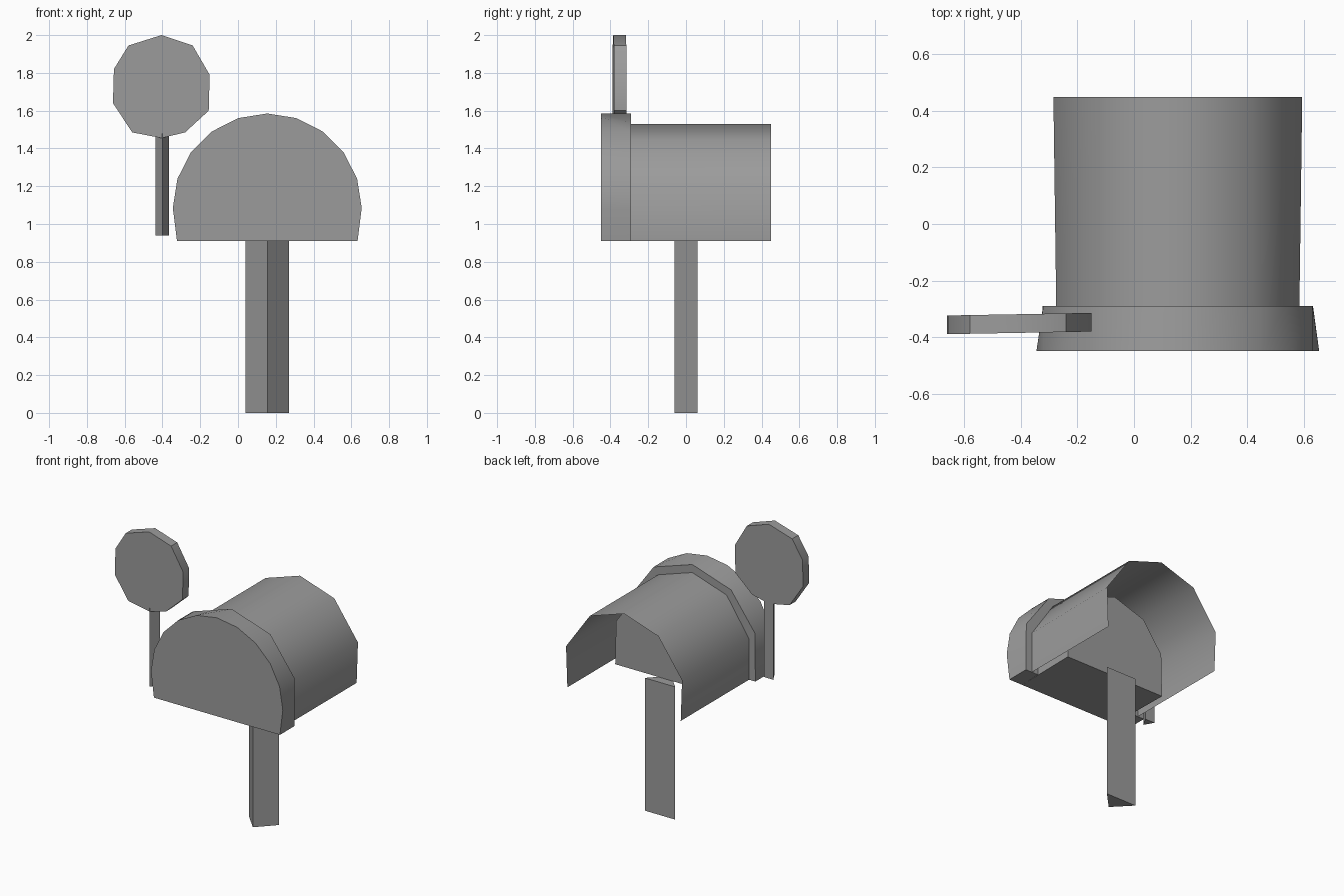
import bpy, bmesh, math

if "Cube" in bpy.data.objects:
    bpy.data.objects.remove(bpy.data.objects["Cube"])

CX, CZ, BASE = 0.155, 1.085, 0.91   # arch centre and underside height

grey = bpy.data.materials.new("plain_grey")
grey.diffuse_color = (0.33, 0.33, 0.33, 1)
grey.use_nodes = True
grey.node_tree.nodes["Principled BSDF"].inputs["Base Color"].default_value = grey.diffuse_color


def make(name, verts, faces, angle=40):
    me = bpy.data.meshes.new(name)
    me.from_pydata(verts, [], faces)
    bm = bmesh.new()
    bm.from_mesh(me)
    bmesh.ops.recalc_face_normals(bm, faces=bm.faces)
    bm.to_mesh(me)
    bm.free()
    me.materials.append(grey)
    ob = bpy.data.objects.new(name, me)
    bpy.context.collection.objects.link(ob)
    bpy.ops.object.select_all(action='DESELECT')
    ob.select_set(True)
    bpy.context.view_layer.objects.active = ob
    bpy.ops.object.shade_smooth_by_angle(angle=math.radians(angle))
    return ob


def arch(r, y, foot):
    """Thirteen-point arch from left foot over the top to right foot."""
    pts = [(CX - foot, y, BASE)]
    for a in range(-90, 91, 18):
        t = math.radians(a)
        pts.append((CX + r * math.sin(t), y, CZ + r * math.cos(t)))
    return pts + [(CX + foot, y, BASE)]


def coarse(pts):
    """Same arch with every second point flattened onto the chord."""
    out = list(pts)
    for i in range(1, len(pts) - 1, 2):
        out[i] = tuple((a + b) / 2 for a, b in zip(pts[i - 1], pts[i + 1]))
    return out


def strips(loops):
    n = len(loops[0])
    verts = [p for l in loops for p in l]
    faces = [(k * n + i, k * n + i + 1, (k + 1) * n + i + 1, (k + 1) * n + i)
             for k in range(len(loops) - 1) for i in range(n - 1)]
    return verts, faces


def prism(name, front, back):
    n = len(front)
    faces = [tuple(range(n)), tuple(range(n, 2 * n))]
    faces += [(i, (i + 1) % n, n + (i + 1) % n, n + i) for i in range(n)]
    return make(name, front + back, faces)


# Body shell: thin, open behind and below
def shell(y, wide):
    half = [(0.43, BASE), (wide, 1.19), (0.26, 1.445)]
    return ([(CX - x, y, z) for x, z in half] + [(CX, y, 1.53)] +
            [(CX + x, y, z) for x, z in reversed(half)])


make("body_shell", *strips([shell(-0.29, 0.43), shell(0.45, 0.44)]), angle=50)

# Front plug: solid arch running from the front into the body
prism("front_plug", arch(0.395, -0.45, 0.375), coarse(arch(0.395, 0.0, 0.382)))

# Front rim: wider collar around the plug
verts, faces = strips([arch(0.395, -0.45, 0.375), arch(0.5, -0.45, 0.478),
                       coarse(arch(0.5, -0.29, 0.478)),
                       coarse(arch(0.40, -0.29, 0.38))])
faces += [(0, 13, 26, 39), (12, 25, 38, 51)]
make("front_rim", verts, faces)


# Three-sided posts with a flat back and a front ridge
def post(name, x, y, rx, ry, z0, z1):
    tri = [(x - rx, y + ry), (x + rx, y + ry), (x, y - ry)]
    prism(name, [(a, b, z0) for a, b in tri], [(a, b, z1) for a, b in tri])


post("main_post", CX, 0, 0.115, 0.06, 0, BASE)
post("flag_stem", -0.40, -0.355, 0.036, 0.032, 0.94, 1.48)

# Round flag: slightly turned ten-sided disc
disc = [(-0.405, 2.0), (-0.24, 1.945), (-0.15, 1.79), (-0.155, 1.6),
        (-0.28, 1.485), (-0.405, 1.455), (-0.56, 1.485), (-0.662, 1.64),
        (-0.657, 1.82), (-0.58, 1.945)]


def flag_y(x, off):
    return -0.352 + 0.018 * (x + 0.405) + off


prism("round_flag", [(x, flag_y(x, -0.033), z) for x, z in disc],
      [(x, flag_y(x, 0.033), z) for x, z in disc])
